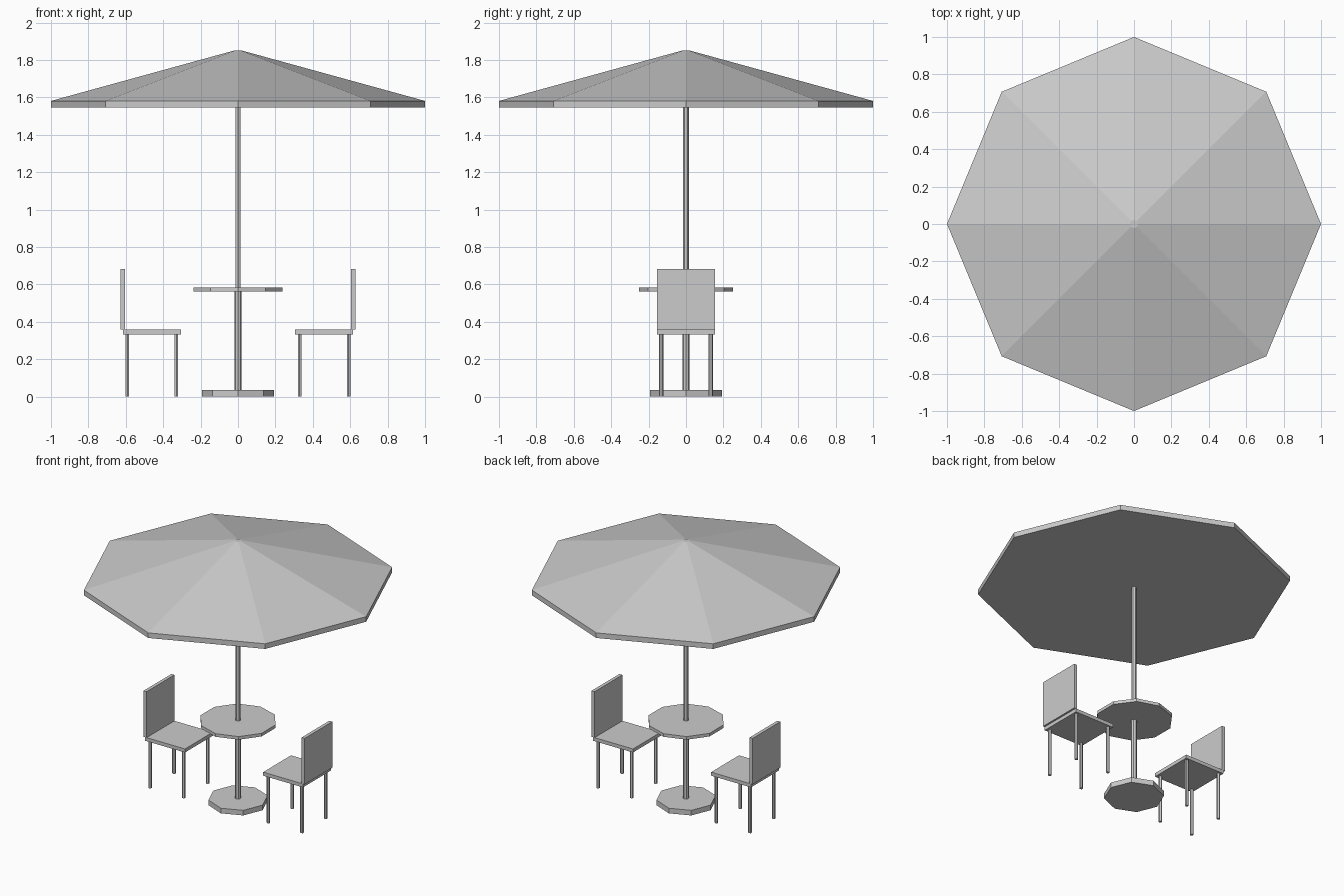
import bpy, bmesh
from mathutils import Matrix, Vector

if "Cube" in bpy.data.objects:
    bpy.data.objects.remove(bpy.data.objects["Cube"])

grey = bpy.data.materials.new("light_grey")
grey.diffuse_color = (0.6, 0.6, 0.6, 1)
grey.use_nodes = True
grey.node_tree.nodes["Principled BSDF"].inputs["Base Color"].default_value = grey.diffuse_color


def finish(bm, name):
    mesh = bpy.data.meshes.new(name)
    bm.to_mesh(mesh)
    bm.free()
    mesh.materials.append(grey)
    obj = bpy.data.objects.new(name, mesh)
    bpy.context.collection.objects.link(obj)
    return obj


def prism(name, sides, r1, r2, z1, z2, x=0, y=0):
    """Upright prism or cone frustum with a corner facing +y."""
    bm = bmesh.new()
    bmesh.ops.create_cone(bm, cap_ends=True, segments=sides, radius1=r1,
                          radius2=r2, depth=z2 - z1,
                          matrix=Matrix.Translation((x, y, (z1 + z2) / 2)))
    return finish(bm, name)


def box(name, lo, hi):
    lo, hi = Vector(lo), Vector(hi)
    bm = bmesh.new()
    bmesh.ops.create_cube(bm, size=1, matrix=Matrix.Translation((lo + hi) / 2)
                          @ Matrix.Diagonal((*(hi - lo), 1)))
    return finish(bm, name)


# Parasol canopy: an octagonal rim whose top face is drawn up to a small peak
bm = bmesh.new()
bmesh.ops.create_cone(bm, cap_ends=True, segments=8, radius1=1, radius2=1,
                      depth=0.036, matrix=Matrix.Translation((0, 0, 1.563)))
top = max(bm.faces, key=lambda f: f.calc_center_median().z)
peak = bmesh.ops.extrude_discrete_faces(bm, faces=[top])["faces"][0]
rim = [v.co.copy() for v in peak.verts]
for v in peak.verts:
    v.co = (v.co.x * 0.022, v.co.y * 0.022, 1.85)
# slanted panels between rim and peak
low = [bm.verts.new(c) for c in rim]
high = list(peak.verts)
for i in range(8):
    j = (i + 1) % 8
    if not any({low[i], low[j]} <= set(f.verts) for f in bm.faces):
        bm.faces.new((low[i], low[j], high[j], high[i]))
bmesh.ops.remove_doubles(bm, verts=bm.verts, dist=0.0001)
bmesh.ops.recalc_face_normals(bm, faces=bm.faces)
finish(bm, "canopy")

# Pole, table and foot
prism("upper_pole", 6, 0.0165, 0.0165, 0.57, 1.56)
prism("lower_pole", 8, 0.02, 0.02, 0.02, 0.575)
prism("table_top", 10, 0.25, 0.25, 0.562, 0.584)
prism("foot", 8, 0.192, 0.192, 0.0, 0.036)

# Two chairs facing the table
for side, s in (("left", -1), ("right", 1)):
    x1, x2 = sorted((s * 0.305, s * 0.615))
    box(side + "_chair_seat", (x1, -0.155, 0.333), (x2, 0.155, 0.358))
    x1, x2 = sorted((s * 0.604, s * 0.628))
    box(side + "_chair_back", (x1, -0.155, 0.358), (x2, 0.155, 0.682))
    for x in (0.33, 0.592):
        for y in (-0.133, 0.133):
            prism(side + "_chair_leg", 6, 0.0115, 0.0115, 0, 0.335, s * x, y)
